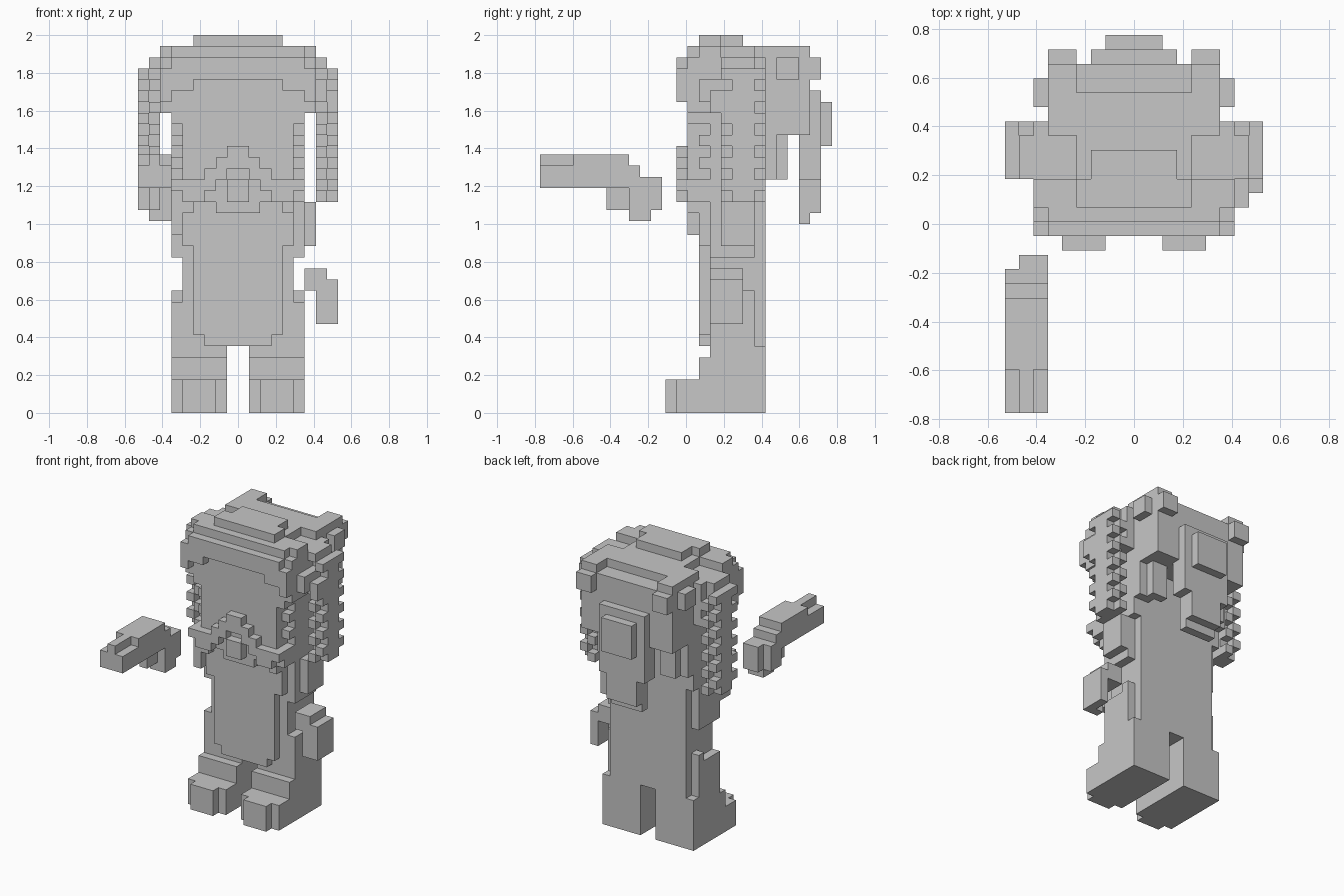
import bpy
import bmesh
from mathutils import Vector

UNIT = 1 / 17  # edge of one block
BODY = Vector((0, 0.15, 0))  # figure sits slightly back
HELD = Vector((0, -0.15, 0.25))  # outstretched hand sits slightly forward

old = bpy.data.objects.get("Cube")
if old:
    bpy.data.objects.remove(old, do_unlink=True)

grey = bpy.data.materials.new("plain_grey")
grey.use_nodes = True
tone = (0.57, 0.57, 0.57, 1)
grey.diffuse_color = tone
grey.node_tree.nodes["Principled BSDF"].inputs["Base Color"].default_value = tone


def box(x, y, z):
    """Corner pair of a box from its three block ranges."""
    return Vector((x[0], y[0], z[0])), Vector((x[1], y[1], z[1]))


def part(name, *boxes, mirror=False, shift=BODY):
    """One flat-shaded object made of boxes, optionally mirrored in x."""
    bm = bmesh.new()
    for low, high in boxes:
        for side in ((1, -1) if mirror else (1,)):
            mid, size = (low + high) / 2, high - low
            mid.x *= side
            for v in bmesh.ops.create_cube(bm, size=1)["verts"]:
                v.co = (mid + shift + v.co * Vector.Fill(3, 1).length_squared / 3
                        if size == Vector.Fill(3, 1)
                        else mid + shift + Vector(a * b for a, b in zip(v.co, size))) * UNIT
    mesh = bpy.data.meshes.new(name)
    bm.to_mesh(mesh)
    bm.free()
    mesh.materials.append(grey)
    obj = bpy.data.objects.new(name, mesh)
    bpy.context.collection.objects.link(obj)


# Legs and boots
part("legs",
     box(x=(1, 6), y=(2, 7), z=(0, 6)),
     box(x=(1, 6), y=(1, 2), z=(3, 5)),
     mirror=True)
part("boots",
     box(x=(1, 6), y=(-1, 2), z=(0, 3)),
     box(x=(2, 5), y=(-2, -1), z=(0, 3)),
     mirror=True)
part("hips",
     box(x=(5, 6), y=(2, 6), z=(6, 10)),
     box(x=(5, 6), y=(5, 6), z=(10, 11)),
     mirror=True)

# Torso with a raised coat front
part("torso", box(x=(-5, 5), y=(2, 7), z=(6, 20)))
part("coat_front",
     box(x=(-3, 3), y=(1, 2), z=(6, 7)),
     box(x=(-4, 4), y=(1, 2), z=(7, 15)),
     box(x=(-5, 5), y=(1, 2), z=(15, 19)))

# Lowered arm and loose hand
part("left_sleeve",
     box(x=(5, 7), y=(3, 6), z=(15, 19)),
     box(x=(5, 6), y=(2, 6), z=(14, 19)))
part("left_hand",
     box(x=(6, 8), y=(2, 5), z=(11, 13)),
     box(x=(8, 9), y=(2, 5), z=(8, 12)),
     box(x=(7, 8), y=(2, 3), z=(8, 11)))

# Raised arm: short sleeve, then a separate hand with a blaster
part("right_sleeve",
     box(x=(-6, -5), y=(2, 6), z=(14, 19)),
     box(x=(-6, -5), y=(0, 2), z=(16, 19)))
part("blaster",
     box(x=(-9, -6), y=(-10, -5), z=(20, 23)),
     box(x=(-9, -6), y=(-13, -10), z=(20, 22)),
     box(x=(-8, -7), y=(-13, -10), z=(22, 23)),
     box(x=(-8, -7), y=(-7, -5), z=(18, 20)),
     shift=HELD)
part("right_hand",
     box(x=(-9, -6), y=(-5, -4), z=(18, 22)),
     box(x=(-9, -6), y=(-4, -3), z=(18, 21)),
     box(x=(-8, -6), y=(-5, -3), z=(17, 18)),
     box(x=(-8, -6), y=(-3, -2), z=(18, 21)),
     shift=HELD)

# Head with cheeks set in at the front corners
part("head",
     box(x=(-5, 5), y=(0, 2), z=(19, 32)),
     box(x=(-6, 6), y=(2, 7), z=(19, 32)),
     box(x=(-6, 6), y=(7, 11), z=(25, 32)))
part("cheek_edges",
     box(x=(5, 6), y=(0, 2), z=(19, 21)),
     box(x=(5, 6), y=(0, 2), z=(26, 32)),
     box(x=(5, 6), y=(1, 2), z=(22, 23)),
     box(x=(5, 6), y=(1, 2), z=(24, 25)),
     mirror=True)
part("chin", box(x=(-2, 2), y=(0, 2), z=(18, 19)))
part("nose", box(x=(-1, 1), y=(-1, 0), z=(19, 21)))
part("moustache",
     box(x=(0, 1), y=(-1, 0), z=(22, 24)),
     box(x=(1, 2), y=(-1, 0), z=(21, 23)),
     box(x=(2, 3), y=(-1, 0), z=(20, 22)),
     box(x=(3, 6), y=(-1, 0), z=(20, 21)),
     box(x=(3, 5), y=(-1, 0), z=(19, 20)),
     box(x=(4, 5), y=(0, 1), z=(18, 19)),
     mirror=True)

# Hair over the brow, rounded off at the temples
part("brow_hair",
     box(x=(0, 4), y=(-1, 0), z=(30, 32)),
     box(x=(4, 6), y=(-1, 0), z=(29, 32)),
     box(x=(6, 7), y=(-1, 0), z=(28, 31)),
     box(x=(6, 7), y=(0, 7), z=(27, 32)),
     mirror=True)

# Stepped top of the hair
part("crown",
     box(x=(-6, 6), y=(0, 1), z=(32, 33)),
     box(x=(-7, 7), y=(1, 3), z=(32, 33)),
     box(x=(-4, 4), y=(3, 6), z=(32, 33)),
     box(x=(-6, 6), y=(6, 9), z=(32, 33)),
     box(x=(-4, 4), y=(1, 3), z=(33, 34)),
     box(x=(-3, 3), y=(3, 5), z=(33, 34)))
part("back_tufts",
     box(x=(4, 6), y=(9, 11), z=(32, 33)),
     box(x=(4, 6), y=(11, 12), z=(30, 32)),
     box(x=(6, 7), y=(8, 10), z=(30, 32)),
     mirror=True)
part("neck_strands",
     box(x=(4, 6), y=(7, 8), z=(21, 25)),
     box(x=(3, 5), y=(8, 9), z=(21, 25)),
     mirror=True)

# Tied hair hanging behind the head
part("ponytail",
     box(x=(-3, 3), y=(10, 12), z=(21, 29)),
     box(x=(-2, 2), y=(11, 12), z=(18, 21)),
     box(x=(-2, 2), y=(10, 11), z=(17, 21)),
     box(x=(-2, 2), y=(12, 13), z=(24, 28)))

# Braids beside the face: a core with knots staggered row by row
braid = [box(x=(7, 8), y=(4, 6), z=(19, 32)),
         box(x=(8, 9), y=(4, 6), z=(19, 31)),
         box(x=(7, 8), y=(3, 4), z=(31, 32))]
for row in range(19, 31):
    inner = 8 - row % 2
    for end in (3, 6):
        braid.append(box(x=(inner, inner + 1), y=(end, end + 1), z=(row, row + 1)))
part("braids", *braid, mirror=True)
part("left_curl",
     box(x=(7, 8), y=(1, 4), z=(28, 30)),
     box(x=(8, 9), y=(2, 4), z=(27, 29)))
